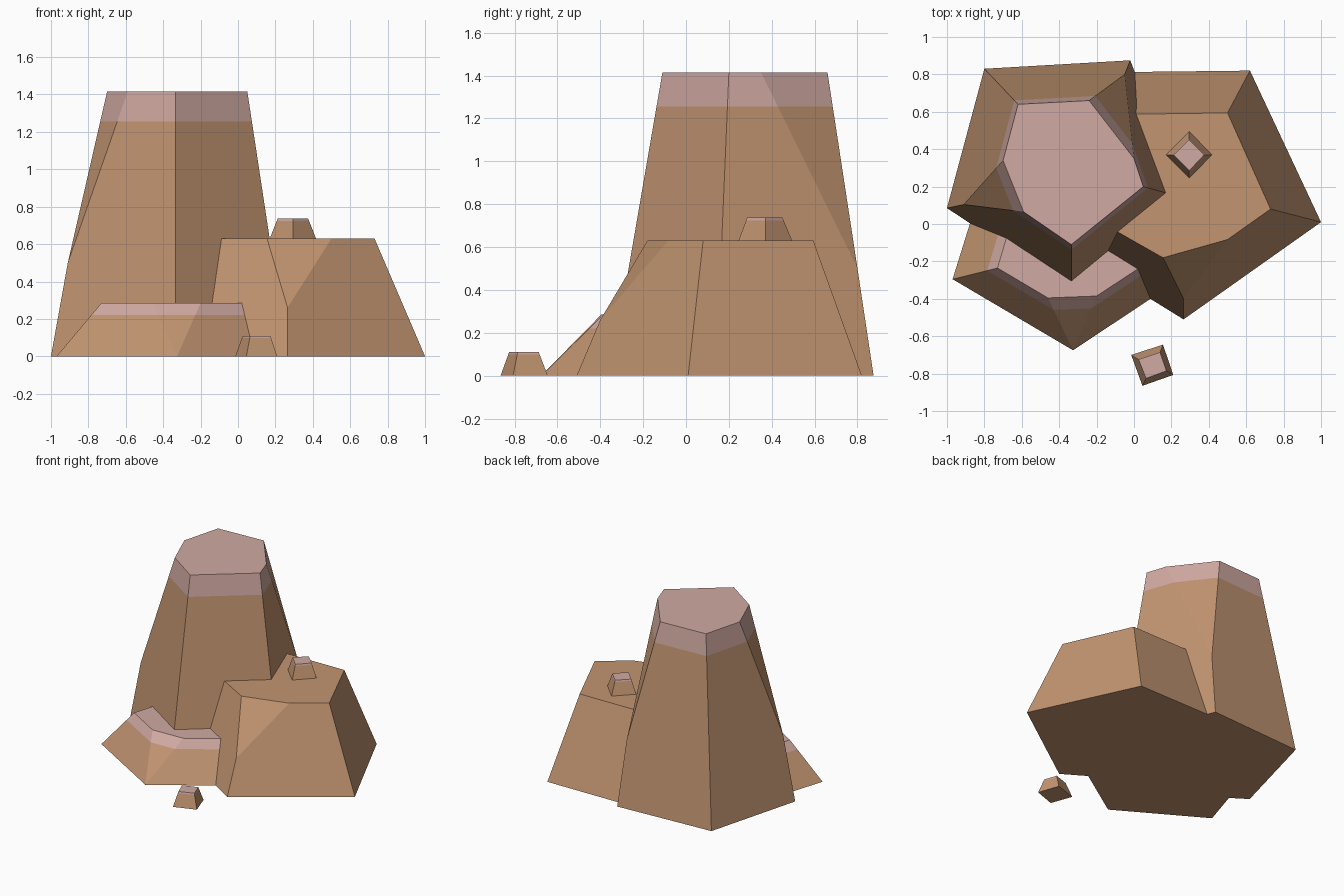
import bpy, bmesh, math

if "Cube" in bpy.data.objects:
    bpy.data.objects.remove(bpy.data.objects["Cube"])


def material(name, rgb):
    m = bpy.data.materials.new(name)
    m.diffuse_color = (*rgb, 1)
    m.use_nodes = True
    m.node_tree.nodes["Principled BSDF"].inputs["Base Color"].default_value = m.diffuse_color
    return m


SANDSTONE = material("sandstone tan", (0.54, 0.30, 0.165))
CAP = material("dusty pink", (0.64, 0.40, 0.36))


def rock(name, base, top, z0, z1, chips=(), band=None):
    """Faceted rock: hull of a base outline, a top outline and chipped-corner points.
    Everything above height 'band' gets the cap colour."""
    bm = bmesh.new()
    for x, y in base:
        bm.verts.new((x, y, z0))
    for x, y in top:
        bm.verts.new((x, y, z1))
    for p in chips:
        bm.verts.new(p)
    hull = bmesh.ops.convex_hull(bm, input=bm.verts[:])
    loose = [v for v in bm.verts if not v.link_faces]
    bmesh.ops.delete(bm, geom=loose, context='VERTS')
    bmesh.ops.dissolve_limit(bm, angle_limit=math.radians(4),
                             verts=bm.verts[:], edges=bm.edges[:])
    if band is not None:
        bmesh.ops.bisect_plane(bm, geom=bm.verts[:] + bm.edges[:] + bm.faces[:],
                               plane_co=(0, 0, band), plane_no=(0, 0, 1))
    bmesh.ops.recalc_face_normals(bm, faces=bm.faces[:])
    for f in bm.faces:
        f.smooth = False
        if band is not None and f.calc_center_median().z > band:
            f.material_index = 1
    me = bpy.data.meshes.new(name)
    bm.to_mesh(me)
    bm.free()
    me.materials.append(SANDSTONE)
    me.materials.append(CAP)
    ob = bpy.data.objects.new(name, me)
    bpy.context.collection.objects.link(ob)
    return ob


# Tall pillar with two chipped upper corners
rock("tall_rock",
     [(-0.80, 0.83), (-0.02, 0.875), (0.265, 0.14), (-0.335, -0.354), (-1.0, 0.085)],
     [(-0.62, 0.64), (-0.24, 0.66), (0.0, 0.35), (0.05, 0.20),
      (-0.335, -0.11), (-0.59, 0.065), (-0.70, 0.34)],
     0, 1.415, [(-0.91, 0.104, 0.5), (-0.05, 0.80, 0.5)], 1.255)

# Medium block, one chipped front corner, plain top
rock("medium_rock",
     [(0.62, 0.82), (1.0, 0.01), (0.265, -0.51), (-0.35, -0.13), (-0.25, 0.81)],
     [(0.50, 0.594), (0.73, 0.08), (0.50, -0.083), (0.155, -0.18),
      (-0.25, 0.05), (-0.15, 0.585)],
     0, 0.63, [(0.265, -0.40, 0.26)])

# Low ledge in front, one chipped front corner
rock("low_rock",
     [(-0.97, -0.295), (-0.326, -0.675), (0.30, -0.26), (0.15, 0.20), (-0.80, 0.25)],
     [(-0.73, -0.235), (-0.46, -0.395), (-0.20, -0.385), (0.12, -0.175),
      (0.05, 0.10), (-0.60, 0.20)],
     0, 0.285, [(-0.326, -0.572, 0.09)], 0.22)

# Pebble resting on the medium block
rock("upper_pebble",
     [(0.295, 0.495), (0.417, 0.37), (0.295, 0.245), (0.17, 0.37)],
     [(0.295, 0.45), (0.375, 0.37), (0.295, 0.285), (0.212, 0.37)],
     0.63, 0.737, band=0.724)

# Pebble on the ground in front
rock("ground_pebble",
     [(-0.015, -0.70), (0.155, -0.645), (0.21, -0.807), (0.045, -0.865)],
     [(0.025, -0.725), (0.139, -0.687), (0.173, -0.785), (0.065, -0.825)],
     0, 0.11, band=0.098)
